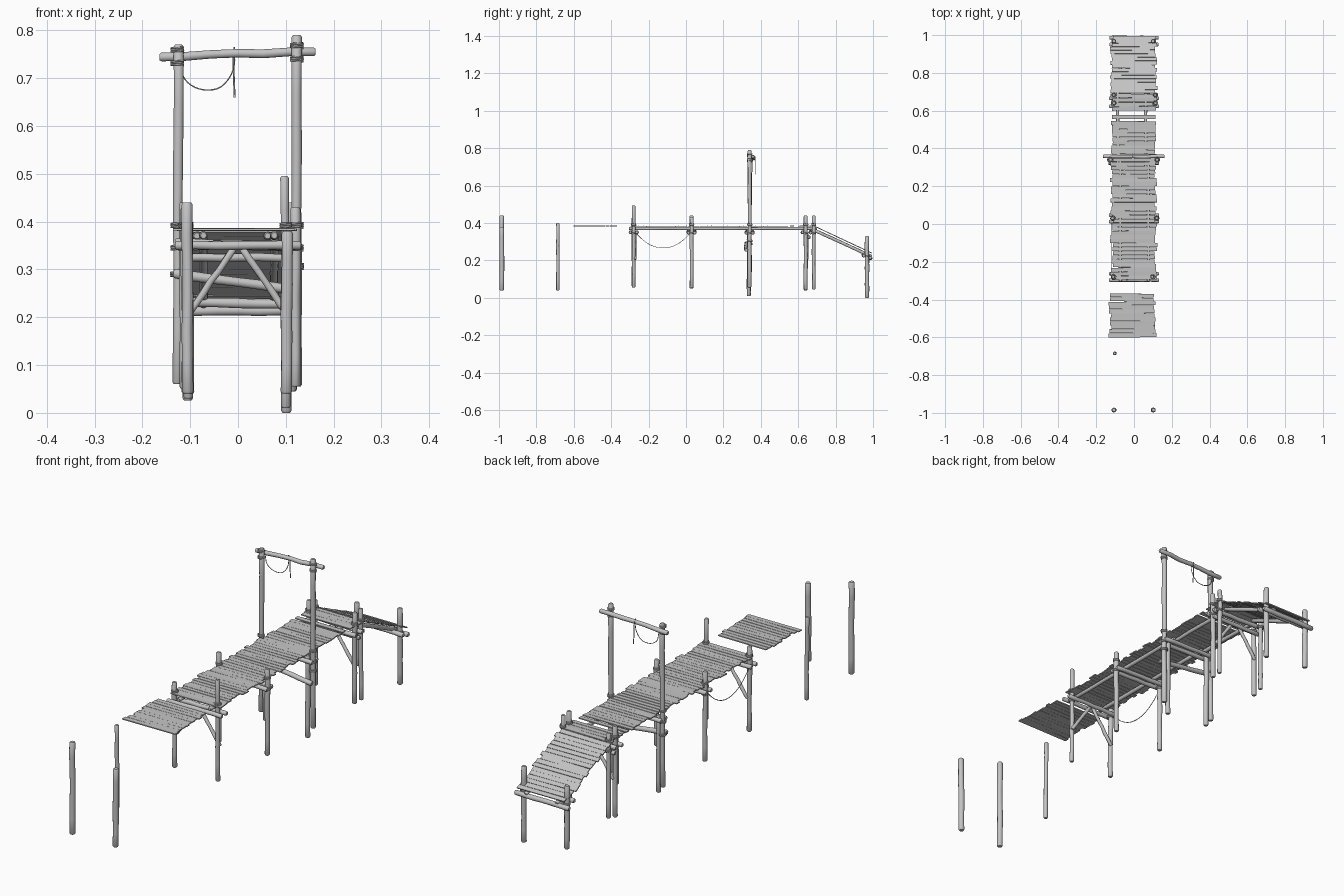
import bpy, bmesh, math, random
from mathutils import Vector, Matrix

random.seed(4)
cube = bpy.data.objects.get("Cube")
if cube:
    bpy.data.objects.remove(cube, do_unlink=True)

wood = bpy.data.materials.new("weathered grey")
wood.use_nodes = True
GREY = (0.55, 0.55, 0.55, 1)
wood.diffuse_color = GREY
wood.node_tree.nodes["Principled BSDF"].inputs["Base Color"].default_value = GREY
solids = []


def add_object(name, data):
    obj = bpy.data.objects.new(name, data)
    data.materials.append(wood)
    bpy.context.collection.objects.link(obj)
    return obj


def mesh_object(name, bm):
    bmesh.ops.recalc_face_normals(bm, faces=bm.faces)
    mesh = bpy.data.meshes.new(name)
    bm.to_mesh(mesh)
    bm.free()
    solids.append(add_object(name, mesh))


def log(name, start, end, radius, sides=10, wobble=0.0012):
    """Slightly crooked round log with chamfered ends."""
    a, b = Vector(start), Vector(end)
    axis = b - a
    turn = axis.to_track_quat('Z', 'Y')
    chamfer = 0.4 * radius / axis.length
    rings = [(0, 0.72), (chamfer, 1)]
    rings += [(k / 6, random.uniform(0.93, 1.05)) for k in range(1, 6)]
    rings += [(1 - chamfer, 1), (1, 0.72)]
    bm = bmesh.new()
    loops = []
    for t, scale in rings:
        drift = Vector((random.uniform(-wobble, wobble), random.uniform(-wobble, wobble), 0))
        if t < 0.1 or t > 0.9:
            drift *= 0
        loop = []
        for i in range(sides):
            ang = math.tau * i / sides
            p = Vector((math.cos(ang), math.sin(ang), 0)) * radius * scale + drift
            loop.append(bm.verts.new(a + axis * t + turn @ p))
        loops.append(loop)
    for low, high in zip(loops, loops[1:]):
        for i in range(sides):
            j = (i + 1) % sides
            bm.faces.new((low[i], low[j], high[j], high[i]))
    bm.faces.new(loops[0])
    bm.faces.new(loops[-1])
    mesh_object(name, bm)


def planks(name, start, end, left=-0.118, right=0.116, skip=()):
    """Row of uneven boards laid across the line from start to end (y, z)."""
    y0, z0 = start
    y1, z1 = end
    length = math.hypot(y1 - y0, z1 - z0)
    tilt = math.atan2(z1 - z0, y1 - y0)
    count = round(length / 0.0215)
    pitch = length / count
    bm = bmesh.new()
    for i in range(count):
        if i in skip:
            continue
        t = (i + 0.5) / count
        xa = left + random.uniform(-0.01, 0.008)
        xb = right + random.uniform(-0.008, 0.008)
        place = (Matrix.Translation(((xa + xb) / 2, y0 + (y1 - y0) * t, z0 + (z1 - z0) * t))
                 @ Matrix.Rotation(tilt + random.uniform(-0.06, 0.06), 4, 'X')
                 @ Matrix.Rotation(random.uniform(-0.012, 0.012), 4, 'Z')
                 @ Matrix.Diagonal((xb - xa, pitch * random.uniform(0.88, 1.0), 0.0045, 1)))
        bmesh.ops.create_cube(bm, size=1, matrix=place)
    mesh_object(name, bm)


def rope(name, points, radius=0.0015):
    curve = bpy.data.curves.new(name, 'CURVE')
    curve.dimensions = '3D'
    curve.bevel_depth = radius
    curve.bevel_resolution = 1
    curve.use_fill_caps = True
    spline = curve.splines.new('POLY')
    spline.points.add(len(points) - 1)
    for sp, p in zip(spline.points, points):
        sp.co = (*p, 1)
    add_object(name, curve)


def lashing(name, x, y, z, radius, turns=3):
    """Rope coiled around a post."""
    pts = []
    for i in range(turns * 12 + 1):
        ang = math.tau * i / 12
        pts.append((x + radius * math.cos(ang), y + radius * math.sin(ang),
                    z + 0.0036 * (i / 12 - turns / 2)))
    rope(name, pts, 0.002)


# Posts: name, x, y, bottom, top, radius
posts = [
    ("outer_post_right", -0.105, -0.985, 0.04, 0.44, 0.0125),
    ("outer_post_left", 0.101, -0.985, 0.04, 0.38, 0.0125),
    ("lone_post", -0.1, -0.685, 0.04, 0.40, 0.009),
    ("front_post_right", -0.108, -0.28, 0.06, 0.43, 0.0105),
    ("front_post_left", 0.1, -0.28, 0.055, 0.495, 0.0095),
    ("middle_post_right", -0.112, 0.03, 0.05, 0.44, 0.0105),
    ("middle_post_left", 0.12, 0.03, 0.055, 0.43, 0.0105),
    ("gate_post_right", -0.127, 0.34, 0.06, 0.77, 0.0108),
    ("gate_post_left", 0.123, 0.34, 0.055, 0.79, 0.0108),
    ("gate_stub_right", -0.104, 0.336, 0.03, 0.365, 0.0105),
    ("gate_stub_left", 0.1, 0.336, 0.01, 0.365, 0.0105),
    ("rear_post_right", -0.108, 0.64, 0.04, 0.435, 0.0105),
    ("rear_post_left", 0.112, 0.64, 0.045, 0.44, 0.0105),
    ("ramp_top_post_right", -0.106, 0.683, 0.05, 0.42, 0.0095),
    ("ramp_top_post_left", 0.114, 0.683, 0.045, 0.44, 0.0095),
    ("ramp_end_post_right", -0.105, 0.968, 0.026, 0.30, 0.0115),
    ("ramp_end_post_left", 0.101, 0.968, 0.0, 0.33, 0.0115),
]
for name, x, y, low, high, r in posts:
    lean = random.uniform(-0.003, 0.003)
    log(name, (x, y, low), (x + lean, y, high), r)

# Cross beams and lashings on each support frame
for name, y, z, drop in [("front", -0.28, 0.35, 0.0), ("middle", 0.03, 0.352, 0.004),
                         ("gate", 0.34, 0.35, 0.003), ("rear", 0.64, 0.35, 0.0),
                         ("ramp_top", 0.683, 0.352, 0.003)]:
    for side, offset in (("near", -0.017), ("far", 0.017)):
        if name in ("rear", "ramp_top") and side == "far":
            continue
        log(f"{name}_beam_{side}", (-0.132, y + offset, z + drop),
            (0.132, y + offset, z - drop), 0.0095)
for name, x, y, low, high, r in posts:
    if -0.3 < y < 0.7 and "stub" not in name:
        for level in (0.345, 0.392):
            lashing(f"{name}_lashing", x, y, level, r + 0.002)

# Lower braces: crooked gate brace and A-shaped struts
log("gate_low_beam", (-0.135, 0.322, 0.292), (0.13, 0.322, 0.256), 0.0105)
log("rear_low_beam", (-0.12, 0.657, 0.325), (0.125, 0.657, 0.325), 0.009)
lashing("gate_low_lashing_right", -0.127, 0.34, 0.29, 0.0135)
lashing("gate_low_lashing_left", 0.123, 0.34, 0.306, 0.0135)
for frame, y in (("front", -0.272), ("rear", 0.648)):
    for side, s in (("right", -1), ("left", 1)):
        log(f"{frame}_strut_{side}", (s * 0.008, y, 0.345), (s * 0.105, y, 0.205), 0.0075)

# Ramp end beams
log("ramp_end_beam_upper", (-0.13, 0.95, 0.233), (0.13, 0.95, 0.226), 0.0105)
log("ramp_end_beam_lower", (-0.13, 0.986, 0.212), (0.13, 0.986, 0.215), 0.0105)
for x in (-0.105, 0.101):
    lashing("ramp_end_lashing", x, 0.968, 0.222, 0.0135)

# Long stringers under the deck and the sloping ramp
for side, x in (("right", -0.072), ("left", 0.076)):
    log(f"deck_stringer_{side}", (x, -0.305, 0.371), (x, 0.35, 0.371), 0.0085)
    log(f"deck_stringer_rear_{side}", (x - 0.014, 0.3, 0.37), (x - 0.014, 0.7, 0.371), 0.0085)
    log(f"ramp_stringer_{side}", (x, 0.675, 0.367), (x, 0.992, 0.222), 0.0085)

# Boards
planks("deck_planks", (-0.295, 0.383), (0.545, 0.383))
planks("rear_deck_planks", (0.555, 0.384), (0.69, 0.383), skip=(1,))
planks("ramp_planks", (0.692, 0.381), (0.995, 0.239))
planks("loose_deck_planks", (-0.6, 0.384), (-0.368, 0.384), -0.126, 0.11)

# Gate crossbar with lashings and hanging rope
log("gate_crossbar", (-0.164, 0.358, 0.744), (0.162, 0.358, 0.755), 0.0095, wobble=0.003)
for x, z in ((-0.127, 0.745), (0.123, 0.754)):
    lashing("crossbar_lashing_low", x, 0.34, z - 0.014, 0.0128)
    lashing("crossbar_lashing_high", x, 0.34, z + 0.014, 0.0128)
loop = []
for i in range(17):
    ang = math.pi * (1.12 + 0.88 * i / 16)
    rise = 0.04 * max(0, i / 16 - 0.6)
    loop.append((-0.063 + 0.056 * math.cos(ang), 0.358, 0.722 + 0.047 * math.sin(ang) + rise))
rope("gate_rope", [(-0.12, 0.358, 0.735)] + loop + [(-0.008, 0.358, 0.765)])
rope("gate_rope_tail", [(-0.01, 0.369, 0.757), (-0.009, 0.37, 0.71), (-0.007, 0.37, 0.66)], 0.002)

# Slack rope between two posts
sag = []
for i in range(21):
    u = i / 10 - 1
    sag.append((-0.118, -0.122 + 0.15 * u, 0.267 + 0.085 * abs(u) ** 2.1))
rope("slack_rope", sag)

# Smooth sides, crisp ends
bpy.ops.object.select_all(action='DESELECT')
for obj in solids:
    obj.select_set(True)
bpy.context.view_layer.objects.active = solids[0]
bpy.ops.object.shade_smooth_by_angle(angle=math.radians(40))
